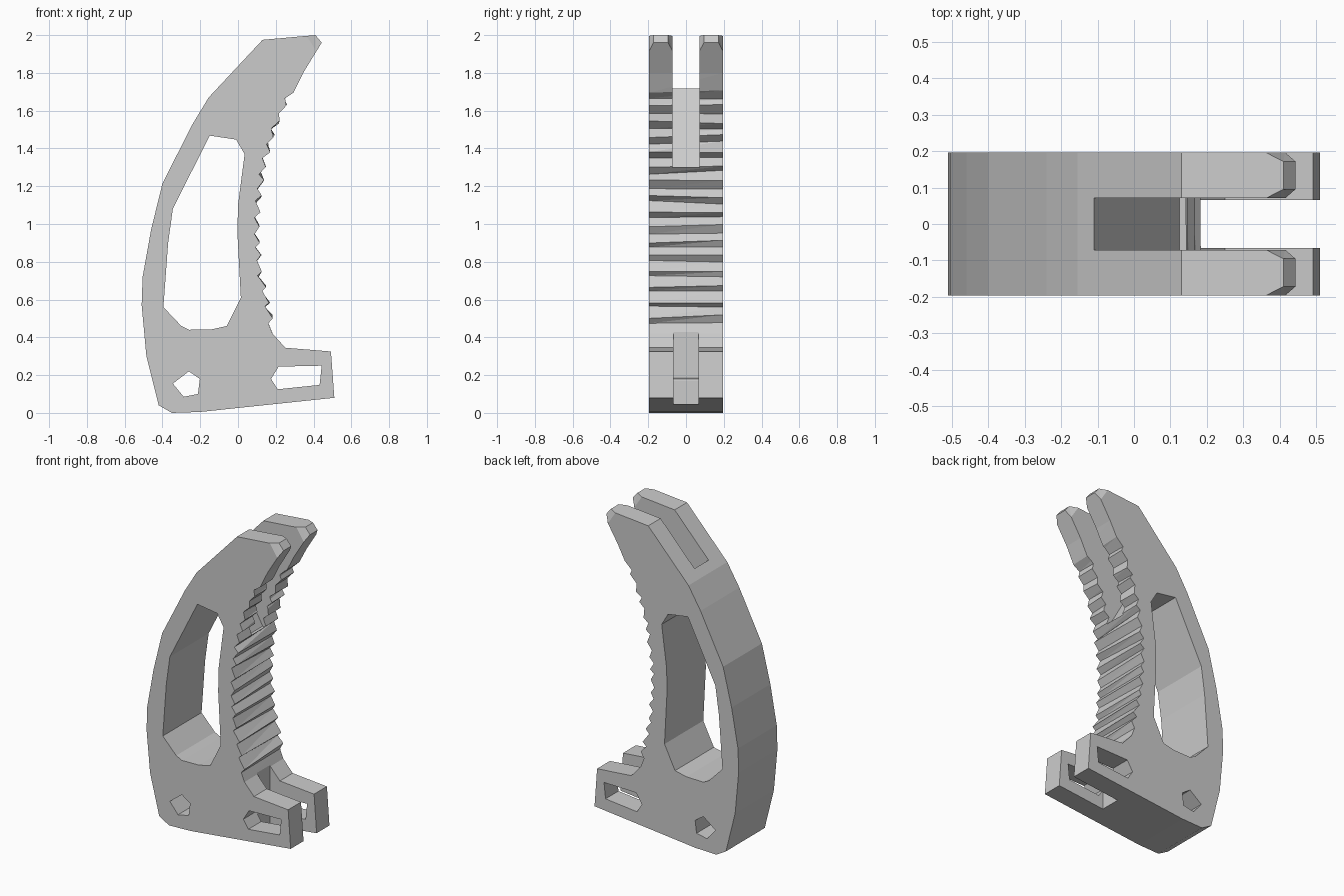
import bpy, bmesh, random
from mathutils import Vector

if "Cube" in bpy.data.objects:
    bpy.data.objects.remove(bpy.data.objects["Cube"])

random.seed(4)
W = 0.196  # half thickness


def finish(name, bm):
    bmesh.ops.recalc_face_normals(bm, faces=bm.faces)
    me = bpy.data.meshes.new(name)
    bm.to_mesh(me)
    bm.free()
    ob = bpy.data.objects.new(name, me)
    bpy.context.collection.objects.link(ob)
    return ob


def prism(name, front, back, y0, y1):
    """Join two matching x-z outlines into a solid across y."""
    bm = bmesh.new()
    a = [bm.verts.new((x, y0, z)) for x, z in front]
    b = [bm.verts.new((x, y1, z)) for x, z in back]
    bm.faces.new(a)
    bm.faces.new(b[::-1])
    n = len(a)
    for i in range(n):
        j = (i + 1) % n
        if abs(front[i][1] - back[i][1]) + abs(front[j][1] - back[j][1]) > 1e-5:
            bm.faces.new((a[i], b[i], b[j]))
            bm.faces.new((a[i], b[j], a[j]))
        else:
            bm.faces.new((a[i], b[i], b[j], a[j]))
    return finish(name, bm)


def hull(name, pts):
    bm = bmesh.new()
    for p in pts:
        bm.verts.new(p)
    bmesh.ops.convex_hull(bm, input=bm.verts)
    return finish(name, bm)


def cut(ob, cutter):
    cutter.hide_render = True
    m = ob.modifiers.new("cut", 'BOOLEAN')
    m.operation = 'DIFFERENCE'
    m.solver = 'EXACT'
    m.object = cutter
    bpy.context.view_layer.objects.active = ob
    bpy.ops.object.modifier_apply(modifier=m.name)
    bpy.data.objects.remove(cutter, do_unlink=True)


# Ribbed front edge: valleys and peaks along a curved guide line
guide = [(0.175, 0.46), (0.145, 0.60), (0.11, 0.75), (0.095, 0.95), (0.10, 1.10),
         (0.125, 1.30), (0.185, 1.50), (0.24, 1.63), (0.315, 1.78)]


def guide_x(z):
    for (xa, za), (xb, zb) in zip(guide, guide[1:]):
        if z <= zb:
            return xa + (xb - xa) * (z - za) / (zb - za)
    return guide[-1][0]


def ribs():
    front, back = [], []
    count = 16
    pitch = 1.27 / count
    for i in range(count):
        z = 0.48 + i * pitch
        for dz, dx in ((0.0, -0.008), (0.03, 0.018)):
            for side in (front, back):
                zz = z + dz + random.uniform(-0.011, 0.011)
                side.append((guide_x(zz) + dx + random.uniform(-0.004, 0.004), zz))
    return front, back


# Main curved body
rib_front, rib_back = ribs()
base = [(-0.35, 0.0), (-0.2, 0.005), (0.51, 0.08), (0.492, 0.325), (0.25, 0.345), (0.183, 0.42)]
spine = [(0.345, 1.80), (0.443, 1.96), (0.41, 2.0), (0.13, 1.975), (-0.155, 1.67), (-0.24, 1.53),
         (-0.40, 1.215), (-0.46, 0.97), (-0.505, 0.72), (-0.51, 0.57), (-0.485, 0.30), (-0.42, 0.04)]
body = prism("curved_body", base + rib_front + spine, base + rib_back + spine, -W, W)

# Through openings: large window, pin hole, oblong slot
window = [(-0.15, 1.468), (-0.01, 1.447), (0.035, 1.37), (0.0, 1.10), (-0.003, 0.95), (0.015, 0.61),
          (-0.06, 0.46), (-0.14, 0.442), (-0.26, 0.44), (-0.30, 0.46), (-0.395, 0.56),
          (-0.37, 0.90), (-0.345, 1.08)]
pin = [(-0.345, 0.155), (-0.26, 0.22), (-0.202, 0.18), (-0.212, 0.10), (-0.287, 0.085)]
oblong = [(0.175, 0.18), (0.215, 0.245), (0.443, 0.25), (0.432, 0.148), (0.21, 0.125)]
# Upper prong gap with sloping floor, and lower fork gap
upper_gap = [(0.125, 1.30), (0.3, 1.30), (0.7, 1.6), (0.7, 2.2), (-0.11, 2.2), (-0.11, 1.718)]
lower_gap = [(0.18, -0.1), (0.7, -0.1), (0.7, 0.45), (0.18, 0.435)]
for name, outline, half in (("window_cutter", window, 0.4), ("pin_cutter", pin, 0.4),
                            ("oblong_cutter", oblong, 0.4), ("upper_gap_cutter", upper_gap, 0.071),
                            ("lower_gap_cutter", lower_gap, 0.066)):
    cut(body, prism(name, outline, outline, -half, half))

# Chamfered prong tips, inner and outer side of each prong
for s in (-1, 1):
    for y0, d in ((0.071, 1), (W, -1)):
        y_in = y0 + d * 0.025
        pts = [Vector(p) for p in ((0.36, s * y0, 2.0), (0.41, s * y_in, 2.002),
                                   (0.446, s * y_in, 1.96), (0.415, s * y0, 1.915))]
        off = Vector((0.03, -s * d * 0.04, 0.03))
        cut(body, hull("tip_cutter", pts + [p + off for p in pts]))
